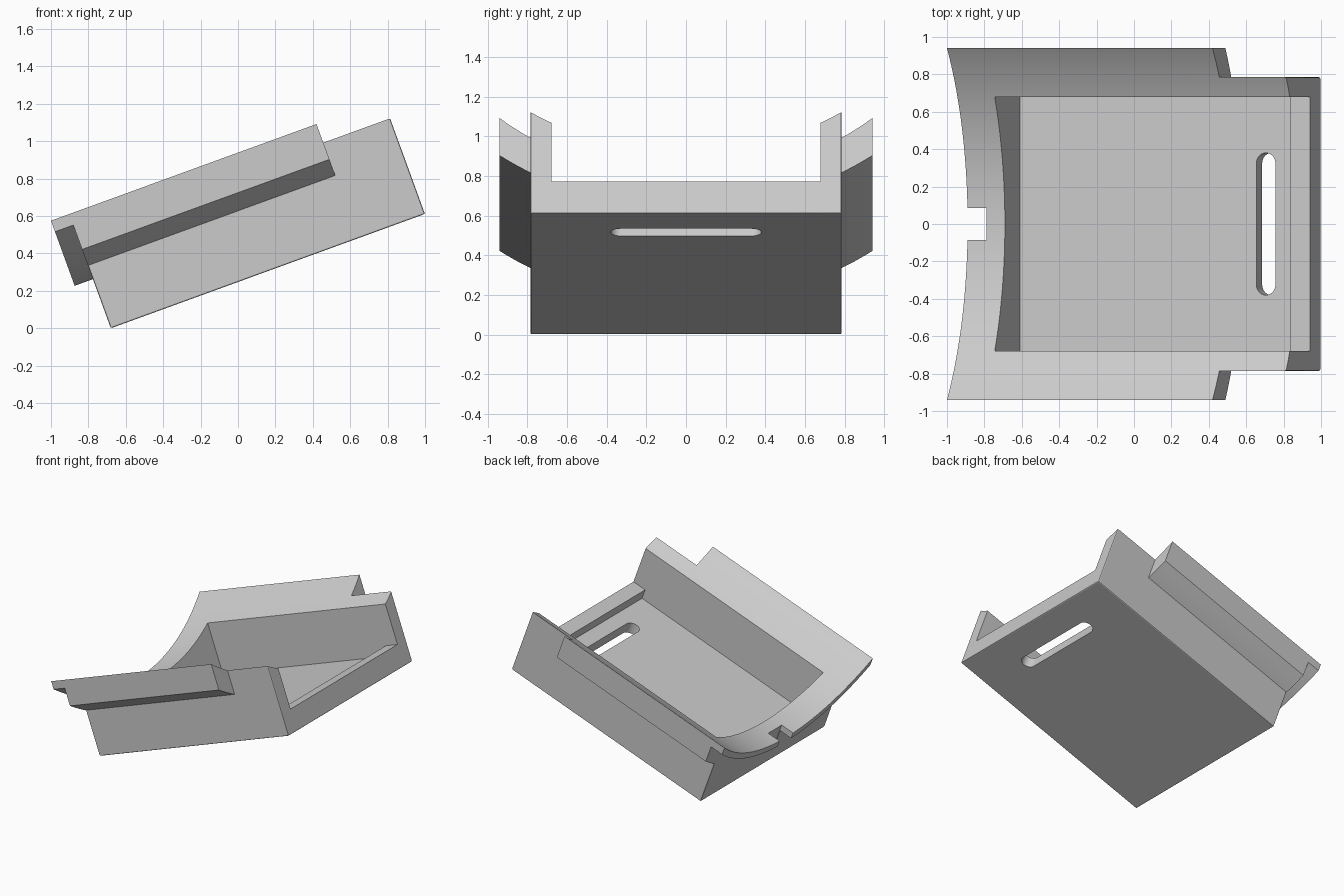
import bpy, bmesh, math
from mathutils import Matrix, Vector

if "Cube" in bpy.data.objects:
    bpy.data.objects.remove(bpy.data.objects["Cube"], do_unlink=True)

TILT = math.radians(20)
AXIS_Z, R = 1.857, 1.53       # axis height and radius of the curved seat
HALF, BODY, END = 0.94, 0.785, 1.787

grey = bpy.data.materials.new("plain grey")
grey.use_nodes = True
colour = (0.6, 0.6, 0.6, 1)
grey.diffuse_color = colour
grey.node_tree.nodes["Principled BSDF"].inputs["Base Color"].default_value = colour


def prism(name, points, direction, bevel=0):
    """Extrude a closed outline of 3D points along a direction."""
    bm = bmesh.new()
    face = bm.faces.new([bm.verts.new(p) for p in points])
    grown = bmesh.ops.extrude_face_region(bm, geom=[face])
    verts = [g for g in grown["geom"] if isinstance(g, bmesh.types.BMVert)]
    bmesh.ops.translate(bm, verts=verts, vec=Vector(direction))
    bmesh.ops.recalc_face_normals(bm, faces=bm.faces)
    if bevel:
        bmesh.ops.bevel(bm, geom=list(bm.edges), offset=bevel, segments=2,
                        profile=0.5, affect='EDGES')
    mesh = bpy.data.meshes.new(name)
    bm.to_mesh(mesh)
    bm.free()
    mesh.materials.append(grey)
    obj = bpy.data.objects.new(name, mesh)
    bpy.context.collection.objects.link(obj)
    return obj


def block(name, x0, x1, half, z0, z1, bevel=0):
    outline = [(x0, -half, z0), (x0, half, z0), (x0, half, z1), (x0, -half, z1)]
    return prism(name, outline, (x1 - x0, 0, 0), bevel)


def arc_slab(name, x0, x1, radius, half, top, steps=40):
    """Slab with a flat top and a round underside."""
    a = math.asin(half / radius)
    angles = [a * (2 * i / steps - 1) for i in range(steps + 1)]
    outline = [(x0, radius * math.sin(t), AXIS_Z - radius * math.cos(t)) for t in angles]
    outline += [(x0, half, top), (x0, -half, top)]
    return prism(name, outline, (x1 - x0, 0, 0))


def combine(target, tool, operation):
    mod = target.modifiers.new(operation.lower(), 'BOOLEAN')
    mod.operation, mod.object, mod.solver = operation, tool, 'EXACT'
    bpy.context.view_layer.objects.active = target
    bpy.ops.object.modifier_apply(modifier=mod.name)
    bpy.data.objects.remove(tool, do_unlink=True)


# Body, side rails and thin front lip
cradle = block("tilted_cradle", 0, END, BODY, 0, 0.8, bevel=0.008)
combine(cradle, arc_slab("side_rails", 0, 1.407, R + 0.163, HALF, 0.84), 'UNION')
combine(cradle, arc_slab("end_lip", -0.104, 0.05, R + 0.05, HALF, 0.88), 'UNION')

# Curved seat along the whole length
combine(cradle, arc_slab("seat_cut", -0.5, 2.2, R, 1.1, 1.5, 56), 'DIFFERENCE')

# Pocket with a low sill at the open end
pocket = [(0.108, 0.09), (1.677, 0.09), (1.677, 0.17), (2, 0.17), (2, 1.2), (0.108, 1.2)]
combine(cradle, prism("pocket_cut", [(x, -0.678, z) for x, z in pocket], (0, 1.356, 0)),
        'DIFFERENCE')

# Notch in the lip
combine(cradle, block("notch_cut", -0.3, 0.004, 0.085, 0.2, 0.6), 'DIFFERENCE')

# Round-ended slot through the floor
r, n = 0.054, 12
slot = []
for side in (1, -1):
    for i in range(n + 1):
        t = math.pi * i / n
        slot.append((1.507 + side * r * math.cos(t),
                     side * (0.38 - r + r * math.sin(t)), -0.1))
combine(cradle, prism("slot_cut", slot, (0, 0, 0.25)), 'DIFFERENCE')

# Lean the cradle back and shade it
cradle.data.transform(Matrix.Translation((-0.68, 0, 0)) @ Matrix.Rotation(-TILT, 4, 'Y'))
bpy.ops.object.select_all(action='DESELECT')
cradle.select_set(True)
bpy.context.view_layer.objects.active = cradle
bpy.ops.object.shade_smooth_by_angle(angle=math.radians(20))
